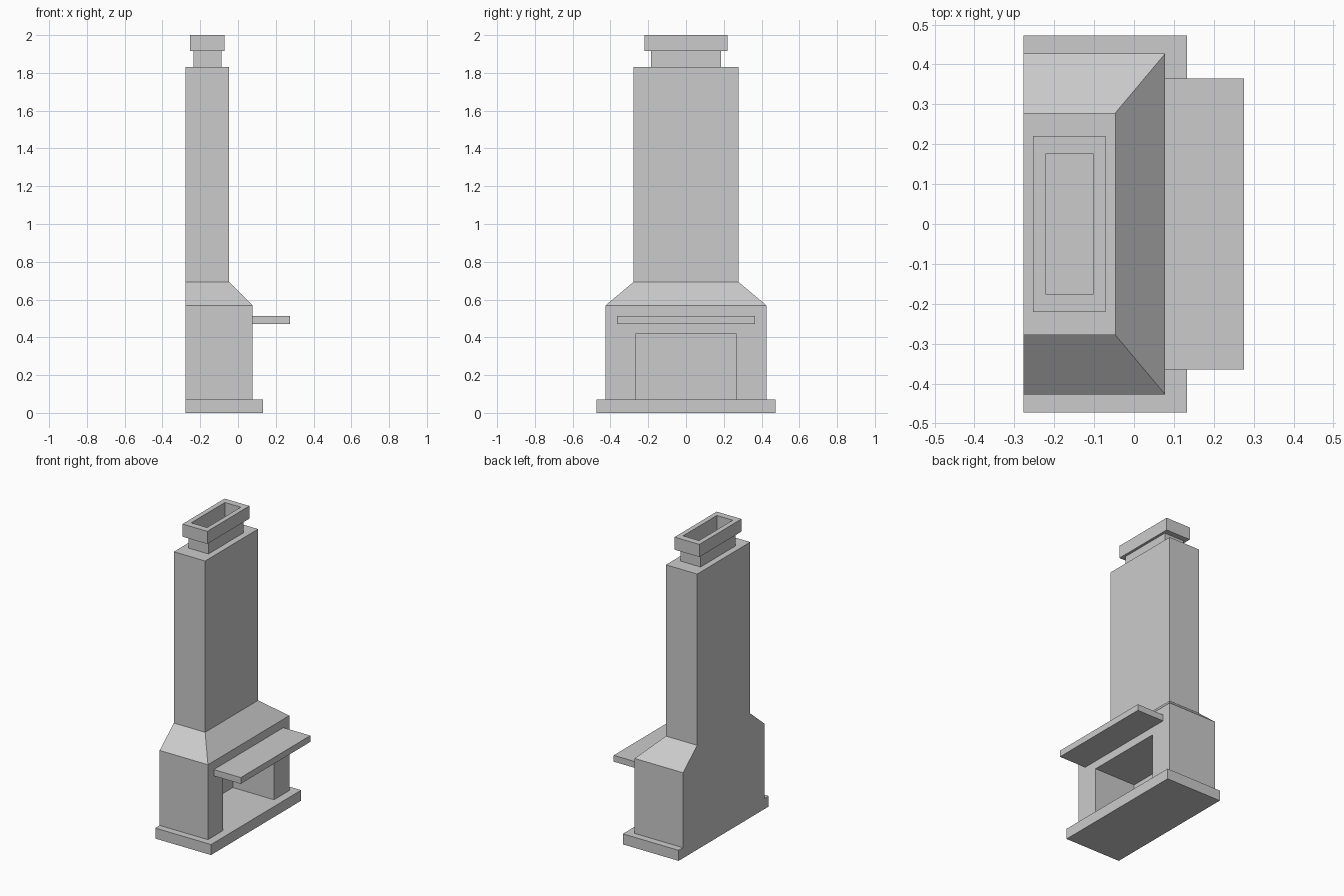
import bpy, bmesh

if "Cube" in bpy.data.objects:
    bpy.data.objects.remove(bpy.data.objects["Cube"])

BACK = -0.277  # shared flat wall plane


def loft(name, rings):
    """Closed solid through stacked rectangles (x0, x1, half_y, z)."""
    bm = bmesh.new()
    loops = []
    for x0, x1, h, z in rings:
        corners = [(x0, -h), (x1, -h), (x1, h), (x0, h)]
        loops.append([bm.verts.new((x, y, z)) for x, y in corners])
    for a, b in zip(loops, loops[1:]):
        for i in range(4):
            j = (i + 1) % 4
            bm.faces.new((a[i], a[j], b[j], b[i]))
    bm.faces.new(loops[0][::-1])
    bm.faces.new(loops[-1])
    bmesh.ops.recalc_face_normals(bm, faces=bm.faces)
    mesh = bpy.data.meshes.new(name)
    bm.to_mesh(mesh)
    bm.free()
    obj = bpy.data.objects.new(name, mesh)
    bpy.context.collection.objects.link(obj)
    return obj


def box(name, x0, x1, half_y, z0, z1):
    return loft(name, [(x0, x1, half_y, z0), (x0, x1, half_y, z1)])


# Hearth slab and mantel shelf
box("hearth", BACK, 0.133, 0.473, 0.0, 0.07)
box("mantel_shelf", 0.078, 0.276, 0.365, 0.47, 0.512)

# Firebox body, sloped shoulders, shaft, flue neck and hollow cap
stack = loft("chimney_stack", [
    (BACK, 0.078, 0.427, 0.07),
    (BACK, 0.078, 0.427, 0.568),
    (BACK, -0.047, 0.278, 0.693),
    (BACK, -0.047, 0.278, 1.831),
    (-0.236, -0.088, 0.184, 1.831),
    (-0.236, -0.088, 0.184, 1.916),
    (-0.253, -0.071, 0.221, 1.916),
    (-0.253, -0.071, 0.221, 2.0),
    (-0.220, -0.103, 0.177, 2.0),
    (-0.220, -0.103, 0.177, 1.831),
])

# Fire opening cut into the front of the body
cutter = box("fire_opening_cutter", -0.225, 0.2, 0.267, 0.0, 0.417)
cutter.hide_render = True
cutter.hide_viewport = True
cut = stack.modifiers.new("fire_opening", "BOOLEAN")
cut.operation = "DIFFERENCE"
cut.solver = "EXACT"
cut.object = cutter
